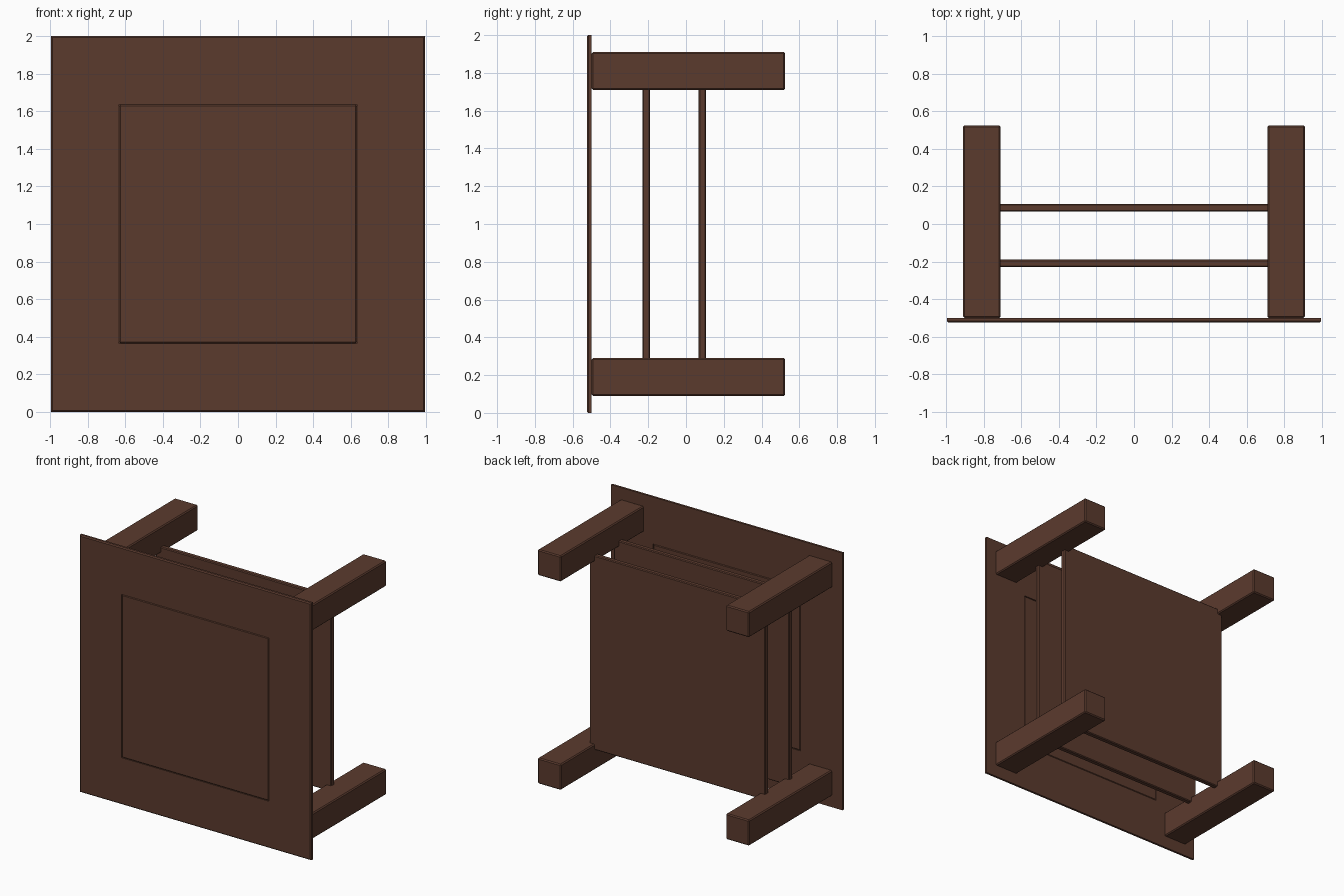
import bpy, bmesh

if "Cube" in bpy.data.objects:
    bpy.data.objects.remove(bpy.data.objects["Cube"])

wood = bpy.data.materials.new("dark brown wood")
wood.diffuse_color = (0.105, 0.043, 0.027, 1.0)
wood.use_nodes = True
wood.node_tree.nodes["Principled BSDF"].inputs["Base Color"].default_value = wood.diffuse_color


def box(name, lo, hi, bevel=0.0, pick=lambda p: True):
    """Box from corner to corner; edges whose midpoint passes pick are chamfered."""
    bm = bmesh.new()
    bmesh.ops.create_cube(bm, size=1.0)
    for v in bm.verts:
        v.co = [lo[i] + (v.co[i] + 0.5) * (hi[i] - lo[i]) for i in range(3)]
    if bevel:
        edges = [e for e in bm.edges if pick((e.verts[0].co + e.verts[1].co) / 2)]
        bmesh.ops.bevel(bm, geom=edges, offset=bevel, segments=1,
                        profile=0.5, affect='EDGES')
    me = bpy.data.meshes.new(name)
    bm.to_mesh(me)
    bm.free()
    me.materials.append(wood)
    ob = bpy.data.objects.new(name, me)
    bpy.context.collection.objects.link(ob)
    return ob


FRONT, BACK = -0.525, -0.50   # table top, tipped to face -y
W = 0.995                     # half width of the top
IN = 0.63                     # half width of the centre panel


# only the outer rim of the top is chamfered, so the board joints stay tight
def rim(p):
    return p.y < FRONT + 0.001 and (abs(p.x) > W - 0.001 or abs(p.z - 1) > 0.999)


# table top: two full-width boards, two short side boards, centre panel
box("top_board_lower", (-W, FRONT, 0), (W, BACK, 1 - IN - 0.005), 0.008, rim)
box("top_board_upper", (-W, FRONT, 1 + IN + 0.005), (W, BACK, 2), 0.008, rim)
box("top_board_left", (-W, FRONT, 1 - IN - 0.005), (-IN - 0.003, BACK, 1 + IN + 0.005), 0.008, rim)
box("top_board_right", (IN + 0.003, FRONT, 1 - IN - 0.005), (W, BACK, 1 + IN + 0.005), 0.008, rim)
box("centre_panel", (-IN - 0.003, FRONT, 1 - IN - 0.005), (IN + 0.003, BACK, 1 + IN + 0.005), 0.008)

# four square legs pointing backwards
for sx, side in ((-1, "left"), (1, "right")):
    for sz, level in ((-1, "lower"), (1, "upper")):
        x, z = sx * 0.81, 1 + sz * 0.81
        box(f"leg_{level}_{side}", (x - 0.1, BACK, z - 0.1),
            (x + 0.1, 0.525, z + 0.1), 0.008)

# two shelves let into the legs
for name, y in (("shelf_near_top", -0.21), ("shelf_near_feet", 0.087)):
    box(name, (-0.755, y - 0.02, 0.245), (0.755, y + 0.02, 1.755), 0.006)
